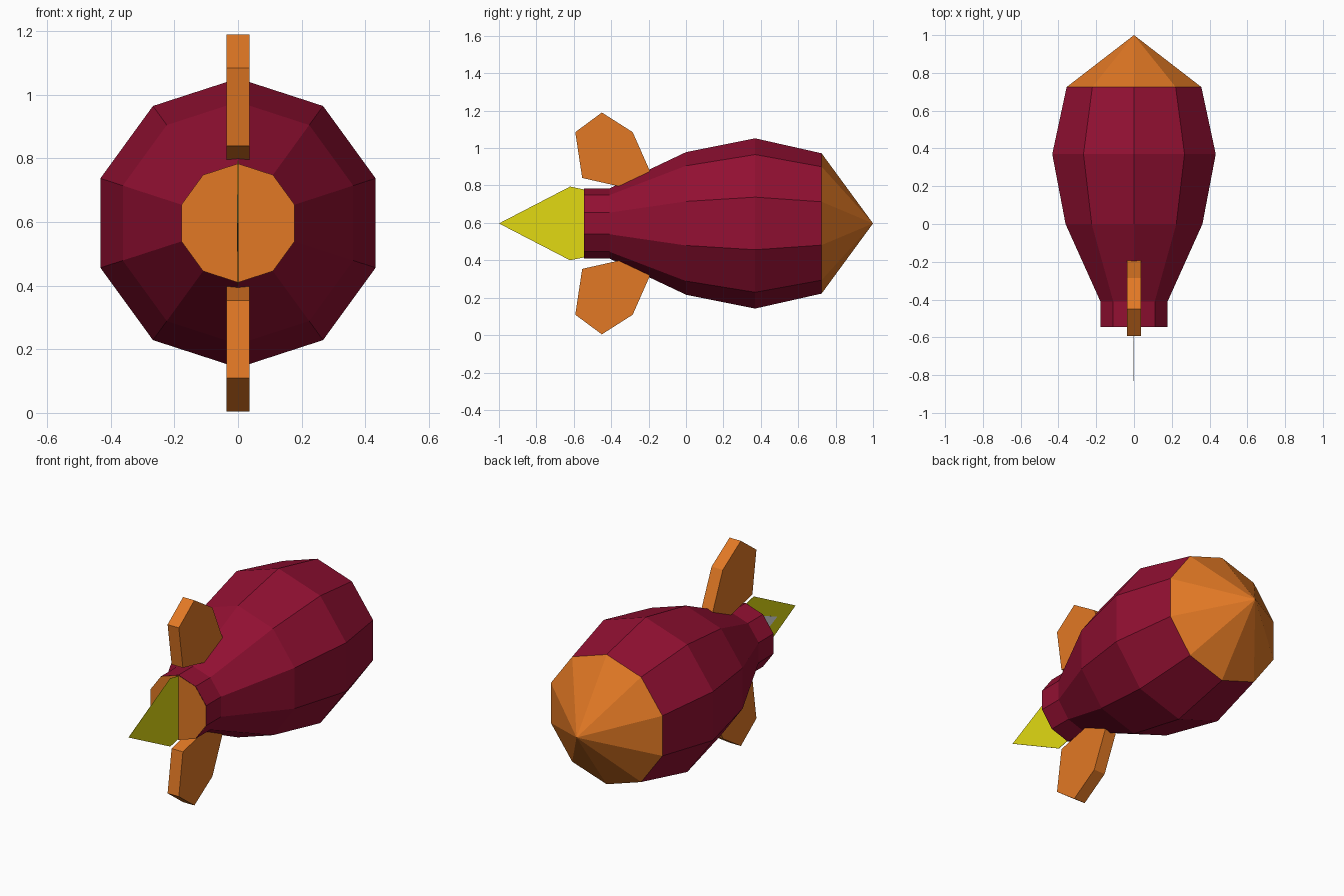
import bpy, bmesh, math

cube = bpy.data.objects.get("Cube")
if cube:
    bpy.data.objects.remove(cube, do_unlink=True)

AXIS_Z = 0.597   # height of the rocket's long axis
SIDES = 10


def material(name, rgb):
    m = bpy.data.materials.new(name)
    m.use_nodes = True
    color = (*rgb, 1.0)
    m.diffuse_color = color
    bsdf = next(n for n in m.node_tree.nodes if n.type == 'BSDF_PRINCIPLED')
    bsdf.inputs["Base Color"].default_value = color
    bsdf.inputs["Roughness"].default_value = 0.8
    return m


MAROON = material("maroon", (0.29, 0.005, 0.032))
ORANGE = material("orange", (0.76, 0.19, 0.018))
YELLOW = material("yellow", (0.76, 0.70, 0.006))
WHITE = material("white", (0.85, 0.87, 0.88))


def make_object(name, bm, mat):
    bmesh.ops.recalc_face_normals(bm, faces=bm.faces[:])
    mesh = bpy.data.meshes.new(name)
    bm.to_mesh(mesh)
    bm.free()
    mesh.materials.append(mat)
    obj = bpy.data.objects.new(name, mesh)
    bpy.context.collection.objects.link(obj)
    return obj


def lathe(name, profile, mat, cap_start=False):
    """Faceted shell around the long axis from (y, radius) pairs."""
    bm = bmesh.new()
    rings = []
    for y, r in profile:
        if r == 0:
            rings.append([bm.verts.new((0, y, AXIS_Z))] * SIDES)
            continue
        angles = [math.pi / 2 + 2 * math.pi * i / SIDES for i in range(SIDES)]
        rings.append([bm.verts.new((r * math.cos(a), y, AXIS_Z + r * math.sin(a)))
                      for a in angles])
    for a, b in zip(rings, rings[1:]):
        for i in range(SIDES):
            j = (i + 1) % SIDES
            corners = [a[i], a[j], b[j], b[i]]
            bm.faces.new(list(dict.fromkeys(corners)))
    if cap_start:
        bm.faces.new(rings[0])
    return make_object(name, bm, mat)


def plate(name, outline, x, thickness, mat, flip=1):
    """Flat slab from (y, height above axis) points, centred on x."""
    bm = bmesh.new()
    face = bm.faces.new([bm.verts.new((x - thickness / 2, y, AXIS_Z + flip * h))
                         for y, h in outline])
    new = bmesh.ops.extrude_face_region(bm, geom=[face])["geom"]
    verts = [v for v in new if isinstance(v, bmesh.types.BMVert)]
    bmesh.ops.translate(bm, verts=verts, vec=(thickness, 0, 0))
    return make_object(name, bm, mat)


# Hull and nozzle collar
lathe("hull", [(-0.545, 0.187), (-0.41, 0.187), (0.0, 0.381),
               (0.37, 0.455), (0.725, 0.375)], MAROON)

# Nose cone
lathe("nose_cone", [(0.725, 0.375), (1.0, 0)], ORANGE, cap_start=True)

# Nozzle end disc
lathe("nozzle_disc", [(-0.546, 0.187), (-0.545, 0)], ORANGE, cap_start=True)

# Upper and lower fins
fin = [(-0.45, 0.593), (-0.285, 0.488), (-0.193, 0.28),
       (-0.32, 0.19), (-0.36, 0.199), (-0.555, 0.243), (-0.592, 0.488)]
for name, flip in (("upper_fin", 1), ("lower_fin", -1)):
    plate(name, fin, 0, 0.072, ORANGE, flip)

# Thin exhaust flame with a pale core on one side
plate("flame", [(-1.0, 0), (-0.62, 0.197), (-0.546, 0.182),
                (-0.546, -0.182), (-0.62, -0.197)], 0, 0.002, YELLOW)
plate("flame_core", [(-0.83, 0), (-0.62, 0.09), (-0.546, 0.08),
                     (-0.546, -0.08), (-0.62, -0.09)], -0.002, 0.002, WHITE)
